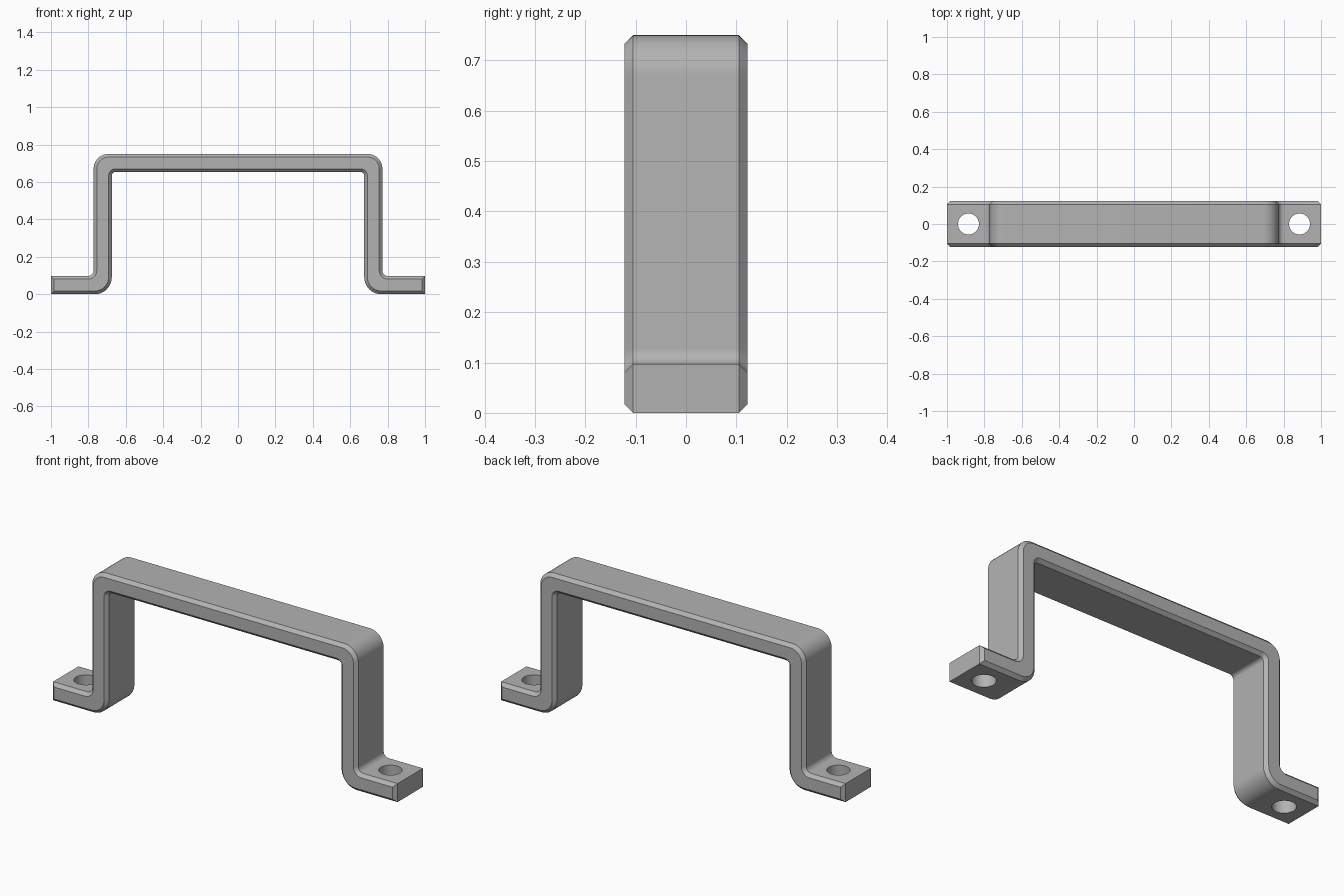
import bpy
import bmesh
from math import cos, sin, pi
from mathutils import Vector

default = bpy.data.objects.get("Cube")
if default:
    bpy.data.objects.remove(default, do_unlink=True)

HEIGHT, THICK = 0.75, 0.097
LEG_OUT = 0.772
LEG_IN = LEG_OUT - THICK
HALF_WIDTH, CHAMFER = 0.122, 0.017
HOLE_X, HOLE_R = 0.885, 0.056
STEPS = 10

steel = bpy.data.materials.new("grey steel")
steel.use_nodes = True
grey = (0.45, 0.45, 0.45, 1)
steel.diffuse_color = grey
steel.node_tree.nodes["Principled BSDF"].inputs["Base Color"].default_value = grey


def bend(cx, cz, radius, start, sweep):
    """Quarter arc around a centre."""
    return [(cx + radius * cos(start + sweep * i / STEPS),
             cz + radius * sin(start + sweep * i / STEPS)) for i in range(STEPS + 1)]


def outline(c):
    """Closed side outline of the bracket, shrunk inwards by c."""
    q = pi / 2
    top, fillet, heel, inner = 0.08, 0.03, 0.09, 0.02
    half = bend(LEG_OUT - top, HEIGHT - top, top - c, q, -q)
    half += bend(LEG_OUT + fillet, THICK + fillet, fillet + c, pi, q)
    half += [(1 - c, THICK - c), (1 - c, c)]
    half += bend(LEG_IN + heel, heel, heel - c, -q, -q)
    half += bend(LEG_IN - inner, HEIGHT - THICK - inner, inner + c, 0, q)
    return half + [(-x, z) for x, z in reversed(half)]


# Bent strap, lofted through its chamfered sides
bm = bmesh.new()
rings = []
for y, c in ((-HALF_WIDTH, CHAMFER), (CHAMFER - HALF_WIDTH, 0),
             (HALF_WIDTH - CHAMFER, 0), (HALF_WIDTH, CHAMFER)):
    rings.append([bm.verts.new((x, y, z)) for x, z in outline(c)])
for a, b in zip(rings, rings[1:]):
    for i in range(len(a)):
        bm.faces.new((a[i - 1], a[i], b[i], b[i - 1]))
bm.faces.new(rings[0])
bm.faces.new(rings[-1])
bmesh.ops.recalc_face_normals(bm, faces=bm.faces[:])
mesh = bpy.data.meshes.new("handle_bracket")
bm.to_mesh(mesh)
bm.free()
mesh.materials.append(steel)
bracket = bpy.data.objects.new("handle_bracket", mesh)
bpy.context.collection.objects.link(bracket)

# Screw holes through both feet
for side, name in ((1, "left_hole_cutter"), (-1, "right_hole_cutter")):
    bpy.ops.mesh.primitive_cylinder_add(vertices=48, radius=HOLE_R, depth=0.4,
                                        location=Vector((side * HOLE_X, 0, 0.05)))
    cutter = bpy.context.object
    cutter.name = name
    cutter.hide_render = True
    cutter.data.materials.append(steel)
    cut = bracket.modifiers.new("screw hole", 'BOOLEAN')
    cut.operation, cut.solver, cut.object = 'DIFFERENCE', 'EXACT', cutter
    bpy.ops.object.select_all(action='DESELECT')
    bpy.context.view_layer.objects.active = bracket
    bracket.select_set(True)
    bpy.ops.object.modifier_apply(modifier=cut.name)
    bpy.data.objects.remove(cutter, do_unlink=True)

bpy.ops.object.shade_smooth_by_angle(angle=pi / 6)
